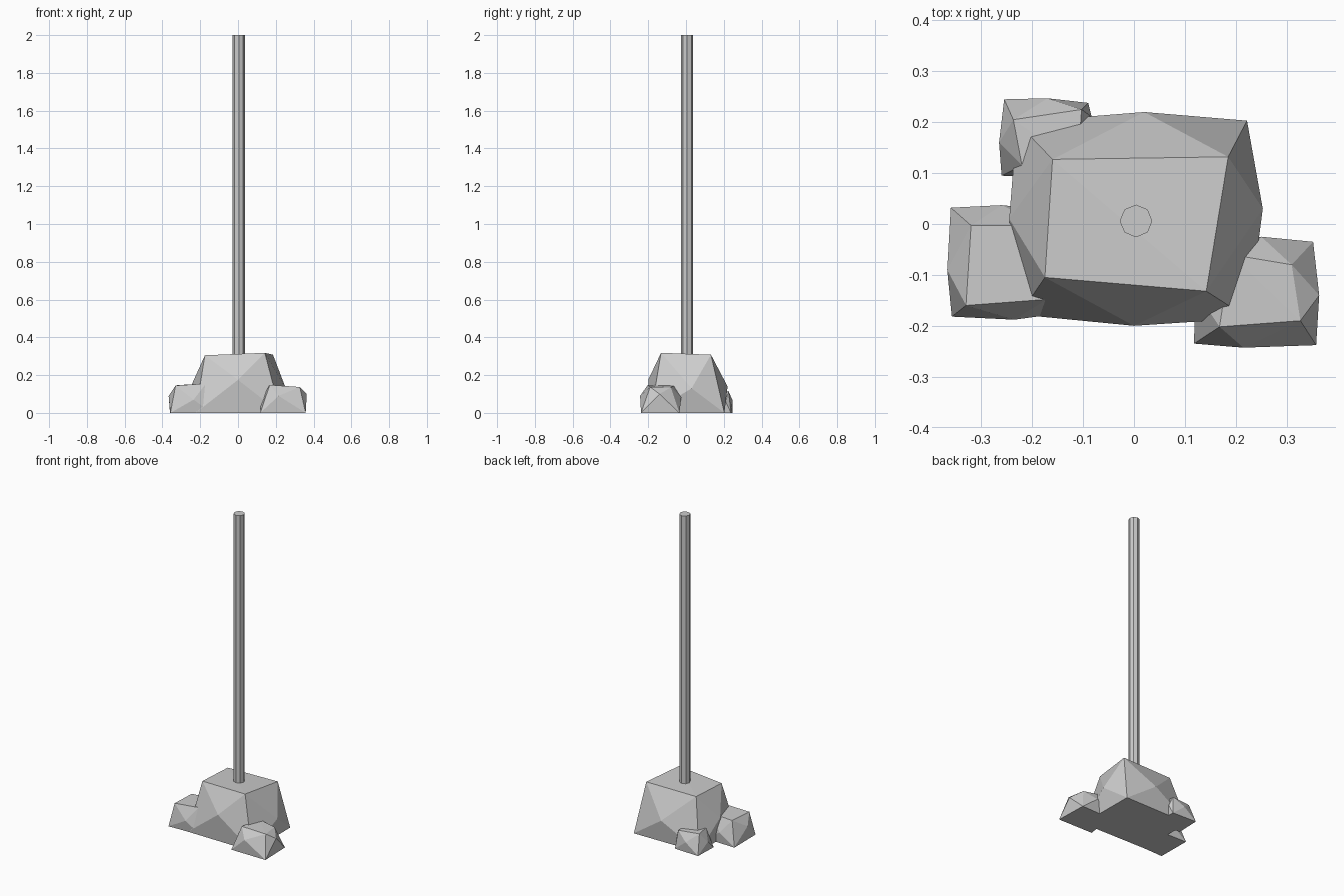
import bpy, bmesh


def rock(name, top, base, bulges):
    """Faceted boulder: top quad, flat base quad and one bulge point per side."""
    bm = bmesh.new()
    for p in top + [(x, y, 0) for x, y in base] + bulges:
        bm.verts.new(p)
    bmesh.ops.convex_hull(bm, input=bm.verts[:])
    bmesh.ops.recalc_face_normals(bm, faces=bm.faces[:])
    me = bpy.data.meshes.new(name)
    bm.to_mesh(me)
    bm.free()
    ob = bpy.data.objects.new(name, me)
    bpy.context.collection.objects.link(ob)
    return ob


# Large central boulder
rock("main_rock",
     [(-.175, -.105, .305), (.142, -.132, .318), (.185, .132, .308), (-.16, .127, .305)],
     [(-.225, -.178), (.225, -.185), (.222, .203), (-.23, .2)],
     [(0, -.2, .175), (.253, .03, .13), (.02, .22, .14), (-.245, .01, .15)])

# Small boulder on the left
rock("left_rock",
     [(-.33, -.16, .145), (-.17, -.148, .155), (-.18, -.003, .155), (-.32, -.003, .147)],
     [(-.358, -.182), (-.14, -.175), (-.14, .025), (-.36, .032)],
     [(-.235, -.188, .07), (-.12, -.08, .07), (-.26, .037, .07), (-.367, -.09, .09)])

# Small boulder at the front right
rock("right_rock",
     [(.168, -.202, .148), (.327, -.19, .137), (.31, -.08, .135), (.19, -.06, .145)],
     [(.118, -.235), (.358, -.238), (.352, -.035), (.15, -.04)],
     [(.215, -.243, .09), (.364, -.14, .1), (.25, -.025, .08), (.12, -.13, .07)])

# Smallest boulder at the back left
rock("back_rock",
     [(-.22, .115, .12), (-.11, .12, .12), (-.103, .225, .115), (-.237, .205, .12)],
     [(-.26, .095), (-.09, .1), (-.09, .238), (-.255, .245)],
     [(-.17, .09, .06), (-.083, .21, .06), (-.17, .247, .065), (-.265, .16, .06)])

# Upright pole set into the boulder
bpy.ops.mesh.primitive_cylinder_add(vertices=8, radius=.032, depth=1.8,
                                    location=(.004, .006, 1.1))
bpy.context.object.name = "pole"
